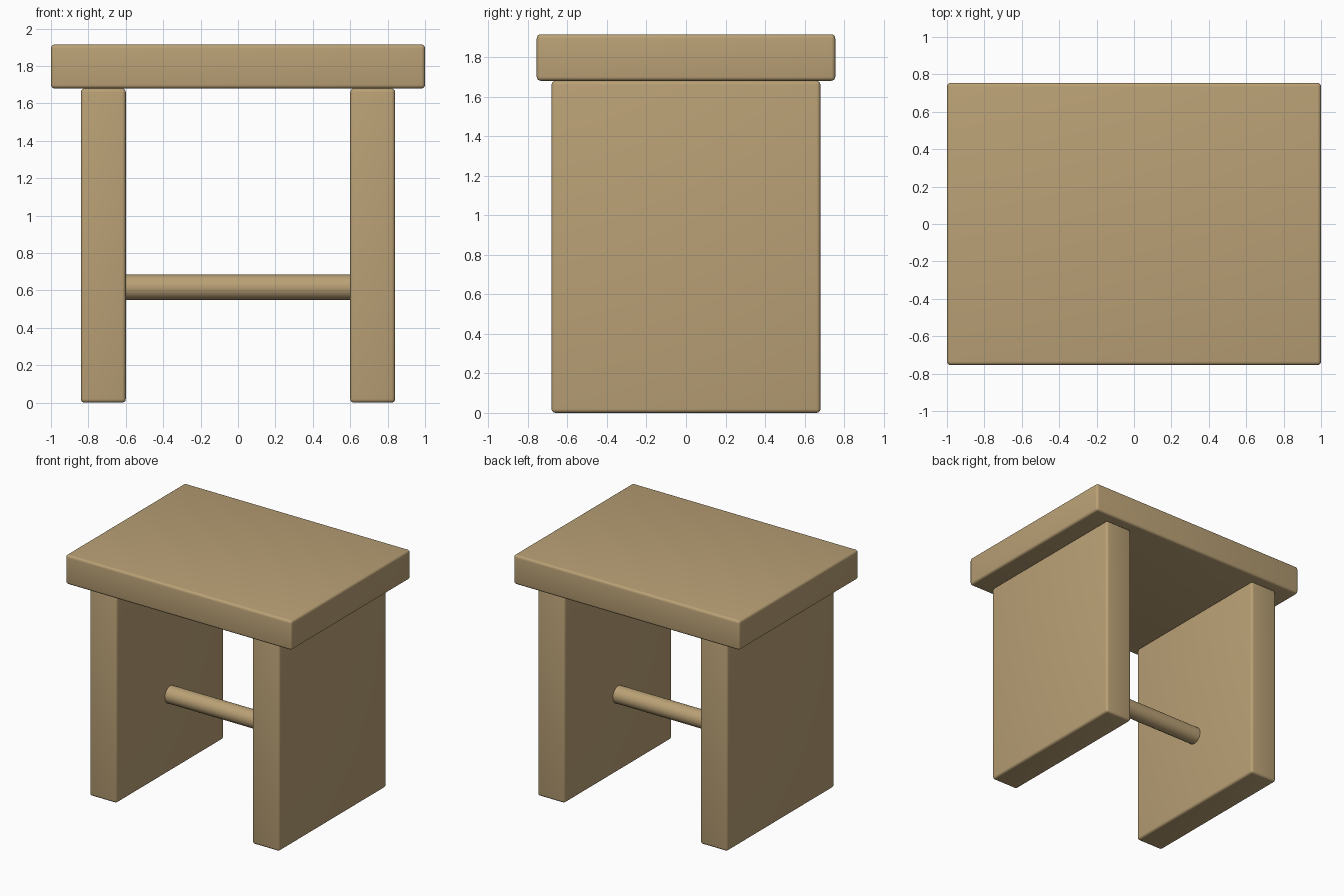
import bpy
import math

cube = bpy.data.objects.get("Cube")
if cube:
    bpy.data.objects.remove(cube, do_unlink=True)

# Single wood colour
wood = bpy.data.materials.new("tan wood")
wood.use_nodes = True
wood.diffuse_color = (0.49, 0.355, 0.18, 1)
bsdf = next(n for n in wood.node_tree.nodes if n.type == 'BSDF_PRINCIPLED')
bsdf.inputs["Base Color"].default_value = wood.diffuse_color
bsdf.inputs["Roughness"].default_value = 0.7


def finish(obj, name):
    obj.name = name
    obj.data.materials.append(wood)
    bpy.ops.object.shade_smooth_by_angle(angle=math.radians(40))


def board(name, size, center):
    """Solid board with softly rounded edges."""
    bpy.ops.mesh.primitive_cube_add(size=1, location=center)
    obj = bpy.context.object
    obj.scale = size
    bpy.ops.object.transform_apply(location=False, rotation=False, scale=True)
    bevel = obj.modifiers.new("rounded edges", 'BEVEL')
    bevel.width = 0.02
    bevel.segments = 4
    bpy.ops.object.modifier_apply(modifier=bevel.name)
    finish(obj, name)


# Seat slab
board("seat", (2.0, 1.51, 0.235), (0, 0, 1.7975))

# Panel legs
for side, sign in (("left", 1), ("right", -1)):
    board(side + "_leg", (0.24, 1.36, 1.68), (sign * 0.72, 0, 0.84))

# Round stretcher between the legs
bpy.ops.mesh.primitive_cylinder_add(
    vertices=48, radius=0.068, depth=1.24, location=(0, 0, 0.617),
    rotation=(0, math.pi / 2, 0))
finish(bpy.context.object, "stretcher")
